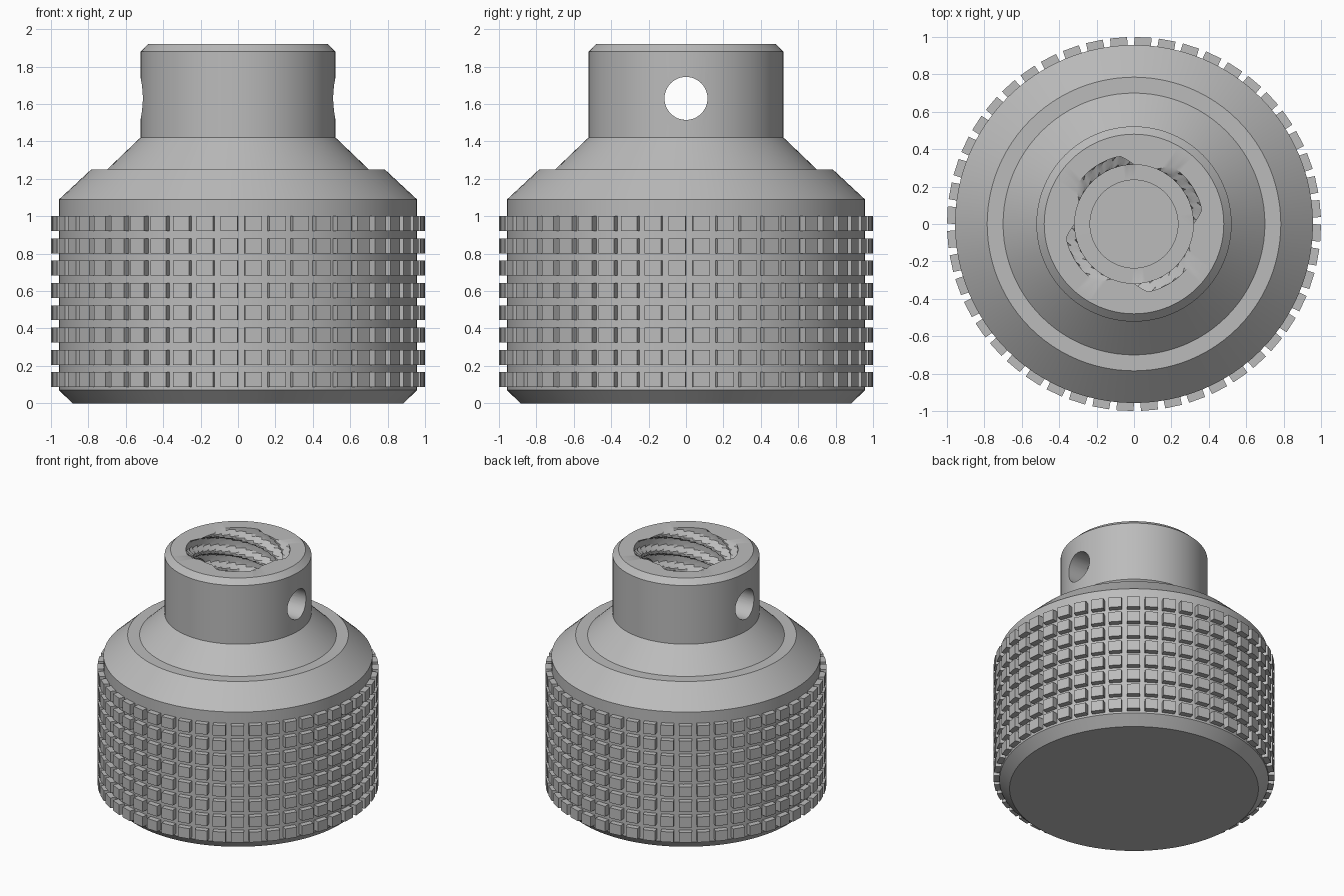
import bpy, bmesh
from math import pi, tau, sin, cos
from mathutils import Matrix, Vector

default = bpy.data.objects.get("Cube")
if default:
    bpy.data.objects.remove(default, do_unlink=True)

# One plain grey metal
metal = bpy.data.materials.new("grey_metal")
metal.use_nodes = True
GREY = (0.5, 0.5, 0.5, 1)
metal.diffuse_color = GREY
metal.node_tree.nodes["Principled BSDF"].inputs["Base Color"].default_value = GREY

SEGMENTS = 96
TOP, BORE_FLOOR = 1.92, 1.05
STARTS, LEAD = 4, 0.52


def finish(bm, name):
    bmesh.ops.recalc_face_normals(bm, faces=bm.faces)
    mesh = bpy.data.meshes.new(name)
    bm.to_mesh(mesh)
    bm.free()
    mesh.materials.append(metal)
    obj = bpy.data.objects.new(name, mesh)
    bpy.context.collection.objects.link(obj)
    return obj


def select_only(obj):
    bpy.ops.object.select_all(action='DESELECT')
    obj.select_set(True)
    bpy.context.view_layer.objects.active = obj


def thread_radius(angle, z):
    """Bore wall radius: trapezoid grooves on a right-handed four-start helix."""
    turn = (STARTS * (angle / tau - 0.25 - (z - TOP) / LEAD)) % 1
    ramp = min(turn, 0.75 - turn) / 0.13
    return 0.317 + 0.053 * max(0, min(1, ramp))


# Knob body: turned outer profile, then threaded bore and pilot pocket
outer = [(0.885, 0), (0.957, 0.07), (0.957, 1.09), (0.785, 1.25), (0.70, 1.25),
         (0.522, 1.42), (0.522, 1.88), (0.48, TOP)]
pilot = [(0.235, BORE_FLOOR), (0.235, 0.95)]
steps = 60
bm = bmesh.new()
rings = []


def add_ring(radius_at, z):
    angles = [tau * i / SEGMENTS for i in range(SEGMENTS)]
    rings.append([bm.verts.new((radius_at(a) * cos(a), radius_at(a) * sin(a), z))
                  for a in angles])


for r, z in outer:
    add_ring(lambda a: r, z)
for k in range(steps + 1):
    z = TOP + (BORE_FLOOR - TOP) * k / steps
    add_ring(lambda a: thread_radius(a, z), z)
for r, z in pilot:
    add_ring(lambda a: r, z)
for low, high in zip(rings, rings[1:]):
    for i in range(SEGMENTS):
        j = (i + 1) % SEGMENTS
        bm.faces.new((low[i], low[j], high[j], high[i]))
bm.faces.new(rings[0])
bm.faces.new(rings[-1])
body = finish(bm, "knob_body")

# Cross hole through the neck
bm = bmesh.new()
bmesh.ops.create_cone(bm, cap_ends=True, segments=48, radius1=0.115, radius2=0.115, depth=1.4,
                      matrix=Matrix.Translation((0, 0, 1.63)) @ Matrix.Rotation(pi / 2, 4, 'Y'))
cutter = finish(bm, "cross_hole_cutter")
cutter.hide_render = True
cut = body.modifiers.new("cross_hole", 'BOOLEAN')
cut.operation, cut.solver, cut.object = 'DIFFERENCE', 'EXACT', cutter
select_only(body)
bpy.ops.object.modifier_apply(modifier=cut.name)
bpy.data.objects.remove(cutter, do_unlink=True)
bpy.ops.object.shade_smooth_by_angle(angle=0.5)

# Grip teeth: rows of small blocks around the drum
COLUMNS, ROWS = 48, 8
bm = bmesh.new()
for row in range(ROWS):
    z = 0.126 + 0.1193 * row
    for col in range(COLUMNS):
        spin = Matrix.Rotation(tau * col / COLUMNS - 0.048, 4, 'Z')
        bmesh.ops.create_cube(bm, size=1, matrix=spin @ Matrix.Translation((0.969, 0, z))
                              @ Matrix.Diagonal(Vector((0.06, 0.091, 0.08, 1))))
finish(bm, "grip_teeth")
